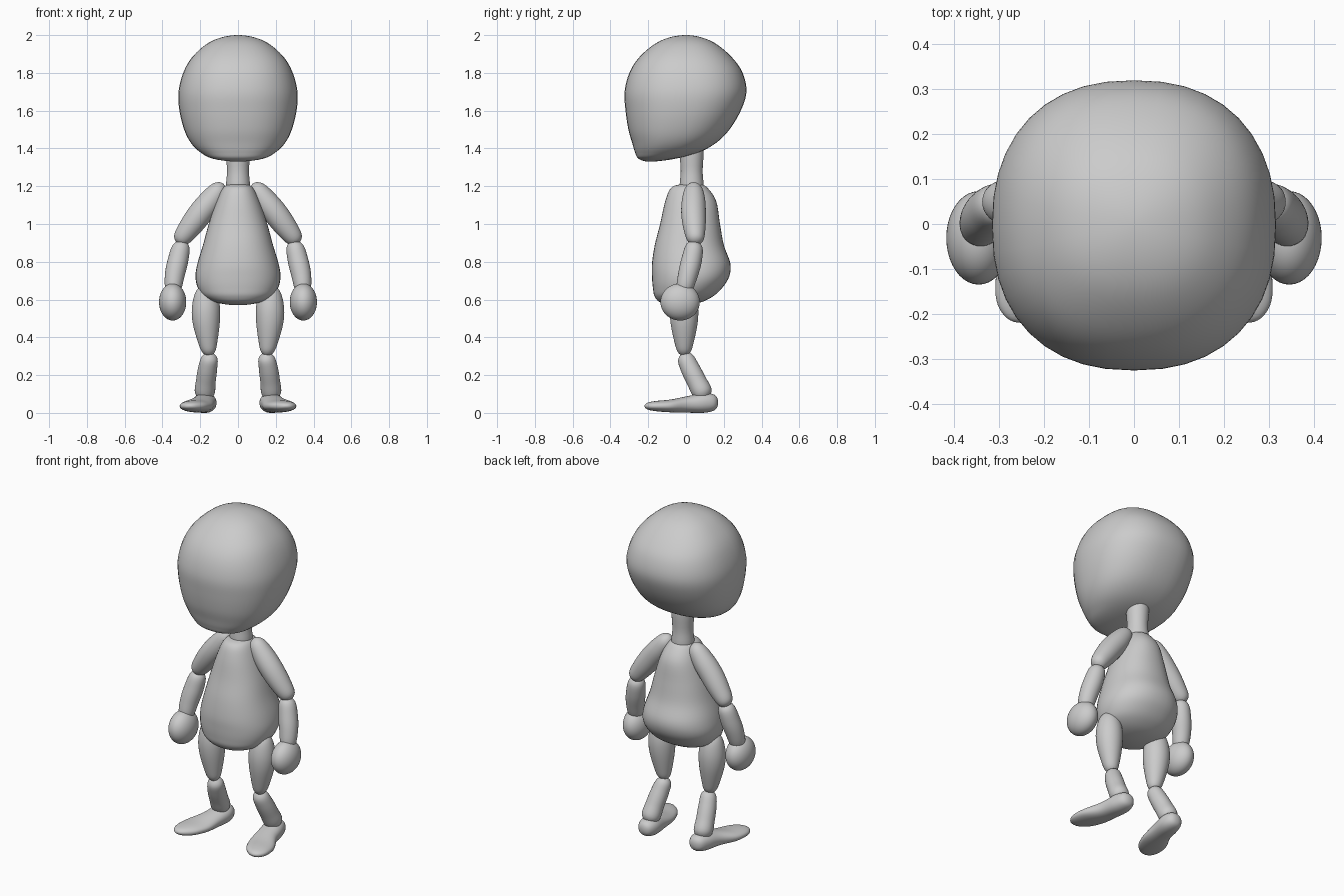
import bpy
import bmesh
import math
from mathutils import Vector

STEPS = 5       # rings between two given sections
SIDES = 40      # points around each ring

default_cube = bpy.data.objects.get("Cube")
if default_cube:
    bpy.data.objects.remove(default_cube, do_unlink=True)

# One plain grey for the whole figure
grey = bpy.data.materials.new("plain grey")
grey.use_nodes = True
grey.diffuse_color = (0.6, 0.6, 0.6, 1)
shader = next(n for n in grey.node_tree.nodes if n.type == "BSDF_PRINCIPLED")
shader.inputs["Base Color"].default_value = grey.diffuse_color


def smooth_sections(sections):
    """Spline through the sections, with rounded poles at both ends."""
    points = [Vector(s) for s in sections]
    before, after = points[1].copy(), points[-2].copy()
    for ghost in (before, after):
        ghost[3], ghost[4] = -ghost[3], -ghost[4]
    points = [before] + points + [after]
    result = []
    for a, b, c, d in zip(points, points[1:], points[2:], points[3:]):
        for i in range(STEPS):
            t = i / STEPS
            result.append(b + (c - a) * t / 2
                          + (a * 2 - b * 5 + c * 4 - d) * t * t / 2
                          + (b * 3 - a - c * 3 + d) * t ** 3 / 2)
    result.append(points[-2])
    return result


def loft(name, sections, axis, power=2.0):
    """Skin rounded cross-sections (x, y, z, width, depth) along an axis."""
    axis = Vector(axis).normalized()
    across = Vector((1, 0, 0))
    across = (across - axis * across.dot(axis)).normalized()
    depth = axis.cross(across)
    rings = smooth_sections(sections)
    bm = bmesh.new()

    def rounded(value):
        return math.copysign(abs(value) ** (2 / power), value)

    skin = []
    for ring in rings[1:-1]:
        center = Vector(ring[:3])
        loop = []
        for i in range(SIDES):
            angle = math.tau * i / SIDES
            loop.append(bm.verts.new(center
                                     + across * ring[3] * rounded(math.cos(angle))
                                     + depth * ring[4] * rounded(math.sin(angle))))
        skin.append(loop)
    first = bm.verts.new(rings[0][:3])
    last = bm.verts.new(rings[-1][:3])
    for i in range(SIDES):
        j = (i + 1) % SIDES
        bm.faces.new((first, skin[0][j], skin[0][i]))
        bm.faces.new((last, skin[-1][i], skin[-1][j]))
        for low, high in zip(skin, skin[1:]):
            bm.faces.new((low[i], low[j], high[j], high[i]))
    bmesh.ops.recalc_face_normals(bm, faces=bm.faces)
    mesh = bpy.data.meshes.new(name)
    bm.to_mesh(mesh)
    bm.free()
    mesh.materials.append(grey)
    mesh.polygons.foreach_set("use_smooth", [True] * len(mesh.polygons))
    obj = bpy.data.objects.new(name, mesh)
    bpy.context.collection.objects.link(obj)
    return obj


def upright(name, profile, power):
    """Body mass from rows of height, front, back and half width."""
    sections = [(0, (front + back) / 2, z, width, (back - front) / 2)
                for z, front, back, width in profile]
    return loft(name, sections, (0, 0, 1), power)


def limb(name, side, path):
    """Round limb segment along a path of x, y, z and radius."""
    sections = [(x * side, y, z, r, r) for x, y, z, r in path]
    axis = Vector(sections[-1][:3]) - Vector(sections[0][:3])
    return loft(name, sections, axis)


# Head with the chin pushed forward
upright("head", [
    (1.33, -.19, -.19, 0), (1.345, -.25, -.06, .13), (1.38, -.27, .07, .2),
    (1.43, -.285, .16, .25), (1.5, -.305, .23, .285), (1.6, -.32, .29, .31),
    (1.7, -.325, .32, .315), (1.8, -.3, .3, .29), (1.88, -.25, .245, .245),
    (1.95, -.17, .165, .17), (1.987, -.09, .085, .09), (2, 0, 0, 0)], 2.3)

# Pear-shaped torso
upright("torso", [
    (.57, -.03, -.03, 0), (.583, -.13, .07, .11), (.615, -.165, .14, .18),
    (.66, -.175, .19, .212), (.72, -.18, .228, .225), (.79, -.18, .235, .215),
    (.89, -.165, .2, .185), (1, -.137, .18, .155), (1.12, -.11, .16, .115),
    (1.19, -.08, .115, .08), (1.21, -.03, .08, .045), (1.215, .03, .03, 0)], 2.2)

# Neck
upright("neck", [
    (1.18, .03, .03, 0), (1.18, -.03, .09, .06), (1.28, -.028, .088, .058),
    (1.42, -.03, .09, .06), (1.42, .03, .03, 0)], 2)

# Arms and legs, built for both sides
for label, side in (("left", 1), ("right", -1)):
    limb(label + "_upper_arm", side, [
        (.08, .04, 1.215, 0), (.095, .04, 1.19, .043), (.14, .04, 1.13, .061),
        (.2, .04, 1.055, .065), (.26, .045, .975, .058),
        (.305, .05, .915, .041), (.317, .05, .895, 0)])
    limb(label + "_forearm", side, [
        (.29, .05, .91, 0), (.3, .045, .885, .043), (.317, .03, .81, .054),
        (.335, .01, .73, .052), (.345, -.01, .65, .04), (.348, -.02, .6, 0)])
    limb(label + "_thigh", side, [
        (.17, -.01, .68, 0), (.17, -.01, .65, .05), (.17, -.01, .57, .073),
        (.168, -.01, .48, .072), (.16, -.01, .37, .05),
        (.155, -.01, .32, .032), (.153, -.01, .3, 0)])
    limb(label + "_shin", side, [
        (.148, -.015, .32, 0), (.15, -.005, .295, .04), (.16, .02, .24, .05),
        (.17, .055, .17, .052), (.177, .09, .1, .05), (.18, .1, .06, 0)])

    # Hand as a flattened ball
    bpy.ops.mesh.primitive_uv_sphere_add(segments=SIDES, ring_count=24, radius=1,
                                         location=(.346 * side, -.031, .587))
    hand = bpy.context.object
    hand.name = label + "_hand"
    hand.scale = (.072, .104, .098)
    hand.data.materials.append(grey)
    bpy.ops.object.shade_smooth_by_angle()

    # Foot, from heel to outward-turned toes
    foot = [(.17, .17, .055, 0, 0), (.172, .155, .055, .04, .038),
            (.175, .1, .053, .061, .052), (.19, .01, .045, .066, .044),
            (.218, -.08, .037, .082, .034), (.238, -.16, .036, .07, .027),
            (.25, -.205, .036, .038, .017), (.253, -.22, .036, 0, 0)]
    loft(label + "_foot", [(x * side, *rest) for x, *rest in foot],
         (0, -1, 0), 2.2)
